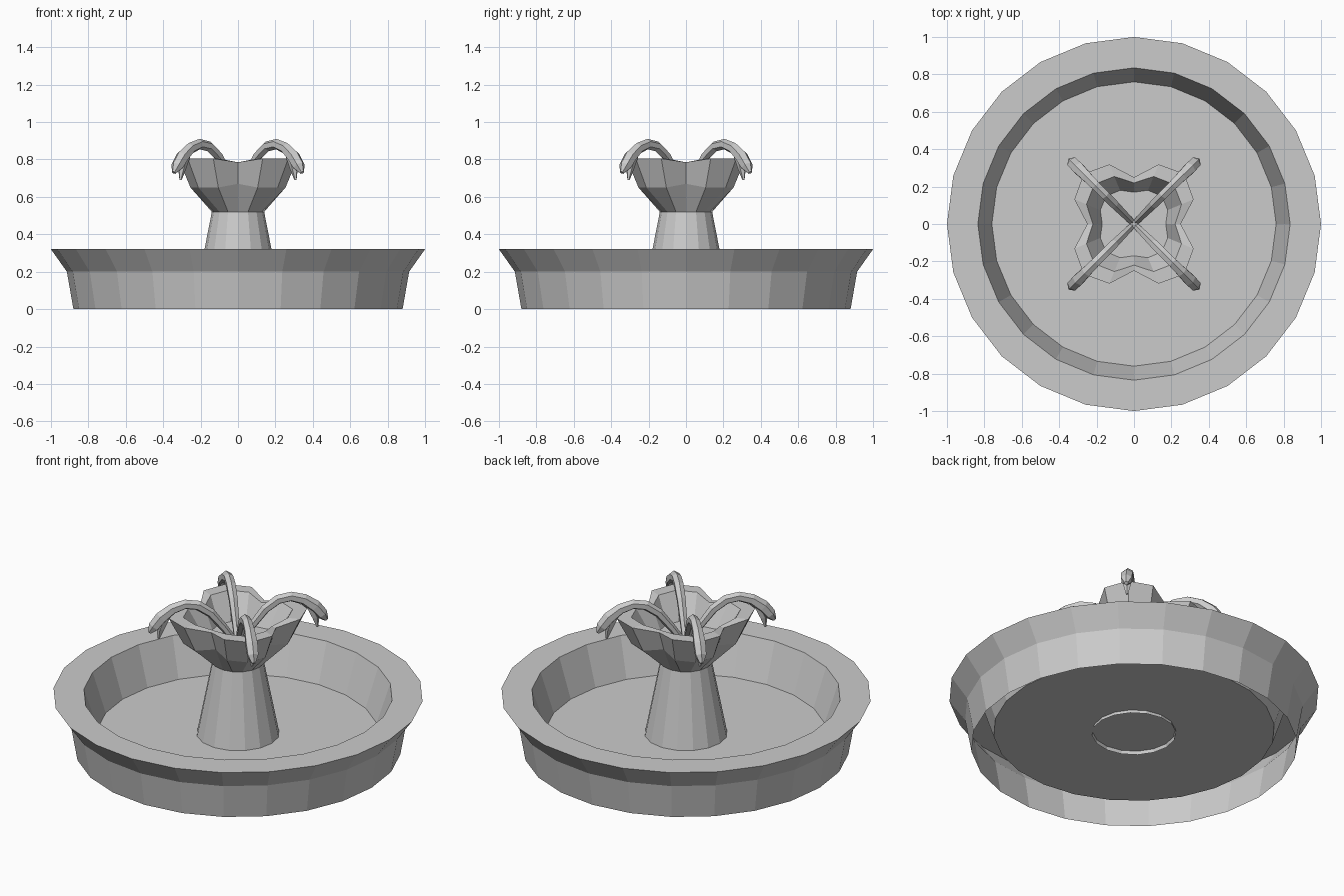
import bpy, math
from math import cos, sin, pi

if "Cube" in bpy.data.objects:
    bpy.data.objects.remove(bpy.data.objects["Cube"])


def make(name, verts, faces):
    me = bpy.data.meshes.new(name)
    me.from_pydata(verts, [], faces)
    me.validate()
    ob = bpy.data.objects.new(name, me)
    bpy.context.collection.objects.link(ob)
    return ob


def bridge(rings, cap_start=False, cap_end=False):
    """Join equal-sized rings of points with quads."""
    n = len(rings[0])
    verts = [p for ring in rings for p in ring]
    faces = [(i * n + j, i * n + (j + 1) % n, (i + 1) * n + (j + 1) % n, (i + 1) * n + j)
             for i in range(len(rings) - 1) for j in range(n)]
    if cap_start:
        faces.append(tuple(reversed(range(n))))
    if cap_end:
        faces.append(tuple(range(len(verts) - n, len(verts))))
    return verts, faces


def circle(r, z, n):
    return [(r * cos(2 * pi * j / n), r * sin(2 * pi * j / n), z) for j in range(n)]


def scallop(radii, heights):
    """16-point ring; values given at 0, 22.5 and 45 degrees, repeated four times."""
    ring = []
    for j in range(16):
        k = (0, 1, 2, 1)[j % 4]
        a = 2 * pi * j / 16
        ring.append((radii[k] * cos(a), radii[k] * sin(a), heights[k]))
    return ring


# basin: open underneath, flared rim, raised floor
basin = [(0.88, 0), (0.915, 0.2), (1.0, 0.32), (0.835, 0.32), (0.76, 0.09)]
make("basin", *bridge([circle(r, z, 24) for r, z in basin], cap_end=True))

# pedestal
make("pedestal", *bridge([circle(0.228, 0.07, 16), circle(0.14, 0.52, 16)]))

# scalloped bowl
make("upper_bowl", *bridge([
    circle(0.14, 0.52, 16),
    scallop((0.21, 0.275, 0.30), (0.67, 0.65, 0.65)),
    scallop((0.25, 0.345, 0.38), (0.785, 0.805, 0.805)),
    scallop((0.22, 0.275, 0.30), (0.785, 0.805, 0.805)),
    scallop((0.17, 0.195, 0.21), (0.66, 0.66, 0.66)),
], cap_end=True))


def tube(name, path, angle, n=6):
    """Tapered tube along (distance, height, radius) points in a vertical plane."""
    ca, sa = cos(angle), sin(angle)
    rings = []
    for i, (d, z, r) in enumerate(path):
        a, b = path[max(i - 1, 0)], path[min(i + 1, len(path) - 1)]
        td, tz = b[0] - a[0], b[1] - a[1]
        l = math.hypot(td, tz)
        nd, nz = -tz / l, td / l
        ring = []
        for j in range(n):
            t = 2 * pi * j / n
            u, v = r * cos(t), r * sin(t)
            dd = d + nd * u
            ring.append((dd * ca + v * sa, dd * sa - v * ca, z + nz * u))
        rings.append(ring)
    return make(name, *bridge(rings, True, True))


# four arching water jets, each with a small drip under its end
jet = [(0.01, 0.63, 0.018), (0.08, 0.73, 0.022), (0.15, 0.82, 0.026), (0.22, 0.87, 0.028),
       (0.29, 0.882, 0.028), (0.36, 0.86, 0.031), (0.42, 0.815, 0.036), (0.46, 0.765, 0.033),
       (0.485, 0.73, 0.012)]
drip = [(0.395, 0.82, 0.025), (0.425, 0.75, 0.022), (0.435, 0.69, 0.006)]
for k in range(4):
    ang = pi / 4 + k * pi / 2
    tube(f"water_jet_{k + 1}", jet, ang)
    tube(f"water_drip_{k + 1}", drip, ang, 5)
